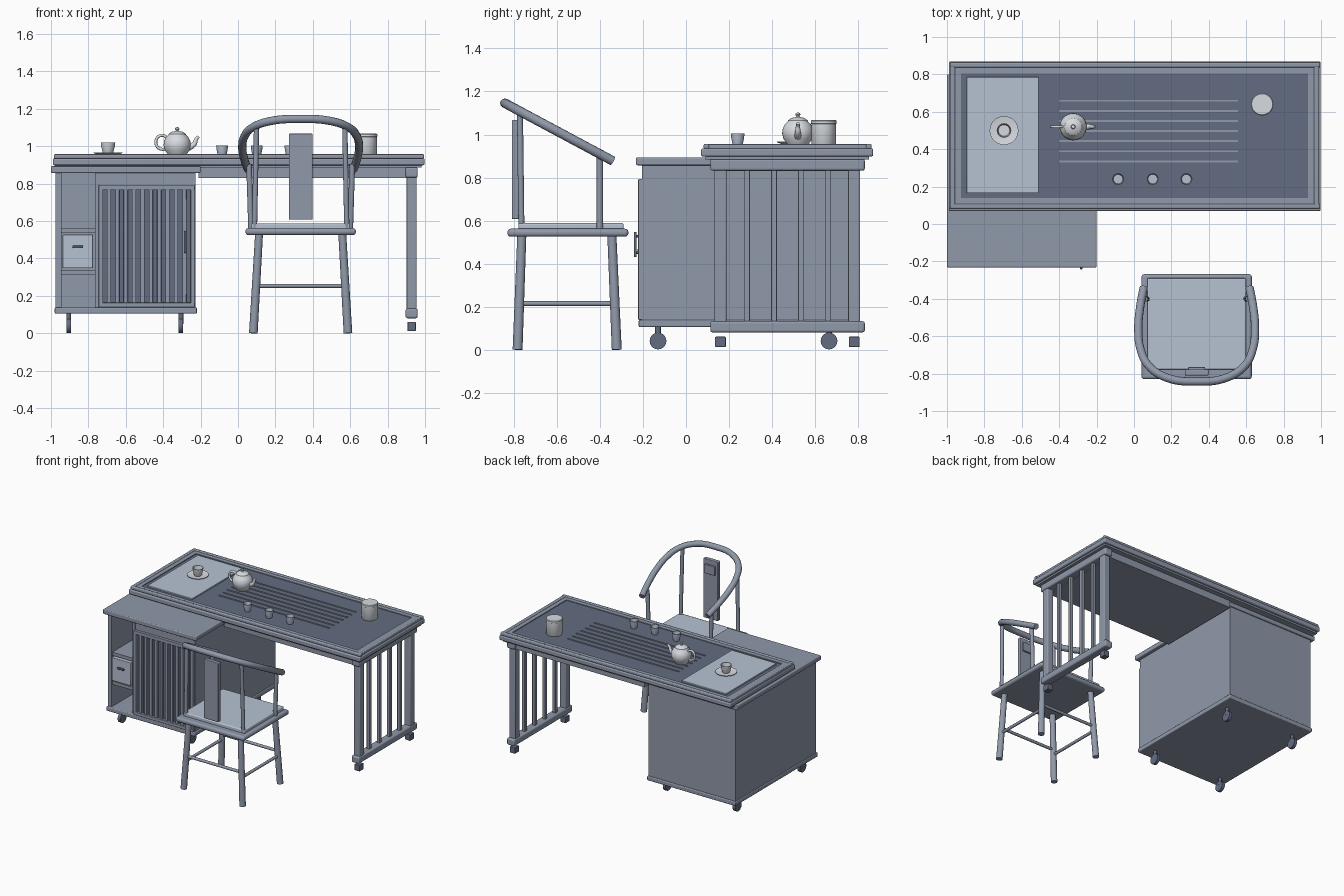
import bpy, math
from mathutils import Vector


def box(name, x0, x1, y0, y1, z0, z1, bevel=0.0):
    bpy.ops.mesh.primitive_cube_add(size=1, location=((x0 + x1) / 2, (y0 + y1) / 2, (z0 + z1) / 2))
    o = bpy.context.object
    o.name = name
    o.scale = (x1 - x0, y1 - y0, z1 - z0)
    bpy.ops.object.transform_apply(location=False, rotation=False, scale=True)
    if bevel:
        m = o.modifiers.new("bevel", 'BEVEL')
        m.width, m.segments = bevel, 3
        bpy.ops.object.shade_smooth_by_angle(angle=math.radians(35))
    return o


def rod(name, a, b, r, r2=None, sides=20):
    a, b = Vector(a), Vector(b)
    d = b - a
    bpy.ops.mesh.primitive_cone_add(vertices=sides, radius1=r, radius2=r if r2 is None else r2,
                                    depth=d.length, location=(a + b) / 2)
    o = bpy.context.object
    o.name = name
    o.rotation_euler = d.to_track_quat('Z', 'Y').to_euler()
    bpy.ops.object.shade_smooth_by_angle(angle=math.radians(40))
    return o


def smooth_new(o):
    bpy.context.collection.objects.link(o)
    bpy.ops.object.select_all(action='DESELECT')
    o.select_set(True)
    bpy.context.view_layer.objects.active = o
    if o.type == 'CURVE':
        bpy.ops.object.convert(target='MESH')
    bpy.ops.object.shade_smooth_by_angle(angle=math.radians(40))


def lathe(name, profile, loc, n=32):
    verts, faces = [], []
    for r, z in profile:
        for i in range(n):
            t = 2 * math.pi * i / n
            verts.append((r * math.cos(t), r * math.sin(t), z))
    for j in range(len(profile) - 1):
        for i in range(n):
            k = (i + 1) % n
            faces.append((j * n + i, j * n + k, (j + 1) * n + k, (j + 1) * n + i))
    faces.append(tuple(reversed(range(n))))
    top = (len(profile) - 1) * n
    faces.append(tuple(range(top, top + n)))
    me = bpy.data.meshes.new(name)
    me.from_pydata(verts, [], faces)
    o = bpy.data.objects.new(name, me)
    o.location = loc
    smooth_new(o)


def tube(name, pts, r, radii=None):
    cu = bpy.data.curves.new(name, 'CURVE')
    cu.dimensions, cu.bevel_depth, cu.bevel_resolution = '3D', r, 4
    cu.use_fill_caps, cu.resolution_u = True, 8
    sp = cu.splines.new('BEZIER')
    sp.bezier_points.add(len(pts) - 1)
    for i, (bp, p) in enumerate(zip(sp.bezier_points, pts)):
        bp.co = p
        bp.handle_left_type = bp.handle_right_type = 'AUTO'
        bp.radius = radii[i] if radii else 1
    smooth_new(bpy.data.objects.new(name, cu))


# table top: base slab, raised outer rails, inner border, dark tray
box("table_slab", -0.99, 0.998, 0.07, 0.87, 0.898, 0.935, 0.008)
box("under_slab", -0.98, 0.98, 0.09, 0.85, 0.885, 0.902)
for n, y0, y1 in (("front", 0.082, 0.108), ("back", 0.837, 0.863)):
    box(n + "_frame_rail", -0.985, 0.995, y0, y1, 0.933, 0.957, 0.007)
for n, x0, x1 in (("left", -0.985, -0.957), ("right", 0.962, 0.99)):
    box(n + "_frame_rail", x0, x1, 0.1, 0.845, 0.933, 0.955, 0.005)
for n, y0, y1 in (("front", 0.107, 0.14), ("back", 0.805, 0.838)):
    box(n + "_tray_border", -0.96, 0.965, y0, y1, 0.933, 0.951)
for n, x0, x1 in (("left", -0.958, -0.925), ("right", 0.93, 0.963)):
    box(n + "_tray_border", x0, x1, 0.12, 0.82, 0.933, 0.951)
box("tray_panel", -0.93, 0.935, 0.135, 0.81, 0.93, 0.945)
for i in range(7):
    y = 0.335 + i * 0.054
    box("drain_strip", -0.4, 0.555, y - 0.005, y + 0.005, 0.94, 0.95)
box("mat", -0.895, -0.51, 0.165, 0.785, 0.94, 0.955, 0.003)
box("apron", -0.21, 0.9, 0.13, 0.81, 0.83, 0.89)

# slatted end support
box("support_top_rail", 0.896, 0.961, 0.113, 0.831, 0.832, 0.887, 0.01)
box("support_bottom_rail", 0.896, 0.961, 0.113, 0.831, 0.08, 0.132, 0.01)
for y in (0.16, 0.782):
    box("support_post", 0.902, 0.955, y - 0.028, y + 0.028, 0.12, 0.84, 0.006)
    box("foot", 0.906, 0.951, y - 0.025, y + 0.025, 0.012, 0.06, 0.004)
for i in range(4):
    y = 0.284 + i * 0.125
    box("support_slat", 0.916, 0.941, y - 0.013, y + 0.013, 0.12, 0.84, 0.003)

# cabinet carcass
box("cabinet_top", -1.0, -0.2, -0.232, 0.8, 0.857, 0.893, 0.006)
box("cabinet_base", -0.98, -0.22, -0.22, 0.795, 0.105, 0.138, 0.006)
box("cabinet_left_side", -0.975, -0.945, -0.205, 0.785, 0.13, 0.86)
box("cabinet_right_side", -0.255, -0.228, -0.205, 0.785, 0.13, 0.86)
box("cabinet_back", -0.95, -0.25, 0.76, 0.785, 0.13, 0.86)
box("cabinet_divider", -0.765, -0.742, -0.205, 0.77, 0.13, 0.86)
box("cabinet_front_strip", -0.745, -0.25, -0.2, -0.185, 0.775, 0.86)
box("dark_door_panel", -0.745, -0.25, -0.2, -0.185, 0.13, 0.775)

# open shelves and drawer
box("upper_shelf", -0.95, -0.76, -0.195, 0.77, 0.535, 0.56)
box("lower_shelf", -0.95, -0.76, -0.195, 0.77, 0.31, 0.335)
box("drawer", -0.938, -0.775, -0.212, 0.3, 0.348, 0.528, 0.004)
box("pull", -0.885, -0.828, -0.225, -0.208, 0.455, 0.468, 0.003)

# slatted door
box("door_top_rail", -0.745, -0.23, -0.222, -0.198, 0.765, 0.793, 0.004)
box("door_bottom_rail", -0.745, -0.23, -0.222, -0.198, 0.138, 0.163, 0.004)
for x in (-0.733, -0.242):
    box("door_stile", x - 0.012, x + 0.012, -0.222, -0.198, 0.138, 0.793, 0.004)
for i in range(10):
    x = -0.69 + i * 0.0448
    box("door_slat", x - 0.011, x + 0.011, -0.216, -0.196, 0.155, 0.77, 0.002)
box("handle", -0.29, -0.275, -0.242, -0.23, 0.43, 0.547, 0.004)
for z in (0.45, 0.527):
    rod("handle_stud", (-0.2825, -0.235, z), (-0.2825, -0.21, z), 0.005, sides=12)

# casters
for x in (-0.905, -0.305):
    for y in (-0.13, 0.665):
        rod("caster_wheel", (x - 0.012, y, 0.04), (x + 0.012, y, 0.04), 0.039)
        rod("caster_stem", (x, y, 0.05), (x, y, 0.108), 0.013)


# cups and saucer
def cup(name, x, y, z, r, h):
    lathe(name, [(r * .65, 0), (r * .72, h * .1), (r * .92, h * .6), (r, h), (r * .9, h),
                 (r * .82, h * .6), (r * .78, h * .5)], (x, y, z))


for x in (-0.085, 0.1, 0.28):
    cup("small_cup", x, 0.24, 0.945, 0.032, 0.06)
lathe("saucer", [(0.045, 0), (0.077, 0.01), (0.077, 0.014), (0.045, 0.008)], (-0.695, 0.5, 0.953))
cup("saucer_cup", -0.695, 0.5, 0.96, 0.039, 0.06)

# teapot
lathe("teapot_body", [(0.045, 0), (0.05, 0.01), (0.067, 0.035), (0.073, 0.06), (0.07, 0.083),
                      (0.06, 0.103), (0.047, 0.115), (0.046, 0.121), (0.03, 0.132), (0.01, 0.136),
                      (0.007, 0.14), (0.012, 0.147), (0.009, 0.155), (0.002, 0.157)],
      (-0.325, 0.52, 0.945))
tube("teapot_spout", [(-0.27, 0.52, 0.99), (-0.235, 0.52, 1.01), (-0.222, 0.52, 1.04),
                      (-0.209, 0.52, 1.052)], 0.012, [1.5, 1.1, 0.8, 0.65])
tube("teapot_handle", [(-0.378, 0.52, 1.045), (-0.405, 0.52, 1.058), (-0.435, 0.52, 1.04),
                       (-0.43, 0.52, 0.995), (-0.39, 0.52, 0.98)], 0.008)

# jar
lathe("jar", [(0.054, 0), (0.057, 0.004), (0.057, 0.105), (0.06, 0.107), (0.06, 0.119),
              (0.056, 0.123)], (0.685, 0.64, 0.944))

# chair seat
CX = 0.335
box("seat", CX - 0.295, CX + 0.295, -0.83, -0.268, 0.525, 0.562, 0.015)
box("pad", CX - 0.264, CX + 0.264, -0.778, -0.29, 0.555, 0.588, 0.008)

# splayed legs, stretchers and uprights
for s in (-1, 1):
    for n, yt, yb in (("front", -0.345, -0.322), ("back", -0.763, -0.783)):
        rod(n + "_leg", (CX + s * 0.253, yb, 0), (CX + s * 0.222, yt, 0.54), 0.023, 0.021)
    rod("side_stretcher", (CX + s * 0.24, -0.33, 0.214), (CX + s * 0.24, -0.775, 0.214), 0.011)
    rod("arm_post", (CX + s * 0.265, -0.4, 0.55), (CX + s * 0.276, -0.4, 0.905), 0.015)
    rod("back_post", (CX + s * 0.247, -0.765, 0.55), (CX + s * 0.236, -0.772, 1.11), 0.014)
for y in (-0.333, -0.773):
    rod("cross_stretcher", (CX - 0.235, y, 0.253), (CX + 0.235, y, 0.253), 0.011)

# back splat and plaque
box("back_splat", CX - 0.063, CX + 0.063, -0.81, -0.778, 0.607, 1.067, 0.005)
box("splat_plaque", CX - 0.045, CX + 0.045, -0.78, -0.765, 0.96, 1.03, 0.003)

# horseshoe arm rail, rising toward the back
half = [(0.283, -0.34), (0.303, -0.45), (0.312, -0.56), (0.3, -0.67), (0.255, -0.76), (0.15, -0.825)]
path = [(-x, y) for x, y in half] + [(0, -0.842)] + half[::-1]
tube("arm_rail", [(CX + x, y, 0.877 + (-0.34 - y) * 0.535) for x, y in path], 0.022)

# colours: slate wood, dark tray and fittings, pale mat and pad, ceramic
palette = {"wood": (0.28, 0.32, 0.4), "dark": (0.125, 0.15, 0.22),
           "pale": (0.47, 0.54, 0.65), "ceramic": (0.68, 0.71, 0.75)}
kinds = {"tray_panel": "dark", "foot": "dark", "caster": "dark", "handle": "dark", "pull": "dark",
         "dark": "dark", "mat": "pale", "pad": "pale", "drawer": "pale",
         "saucer": "ceramic", "teapot": "ceramic", "jar": "ceramic", "small_cup": "pale"}
mats = {}
for k, c in palette.items():
    mats[k] = bpy.data.materials.new(k)
    mats[k].diffuse_color = (*c, 1)
for o in bpy.context.scene.objects:
    kind = next((v for p, v in kinds.items() if o.name.startswith(p)), "wood")
    o.data.materials.clear()
    o.data.materials.append(mats[kind])
